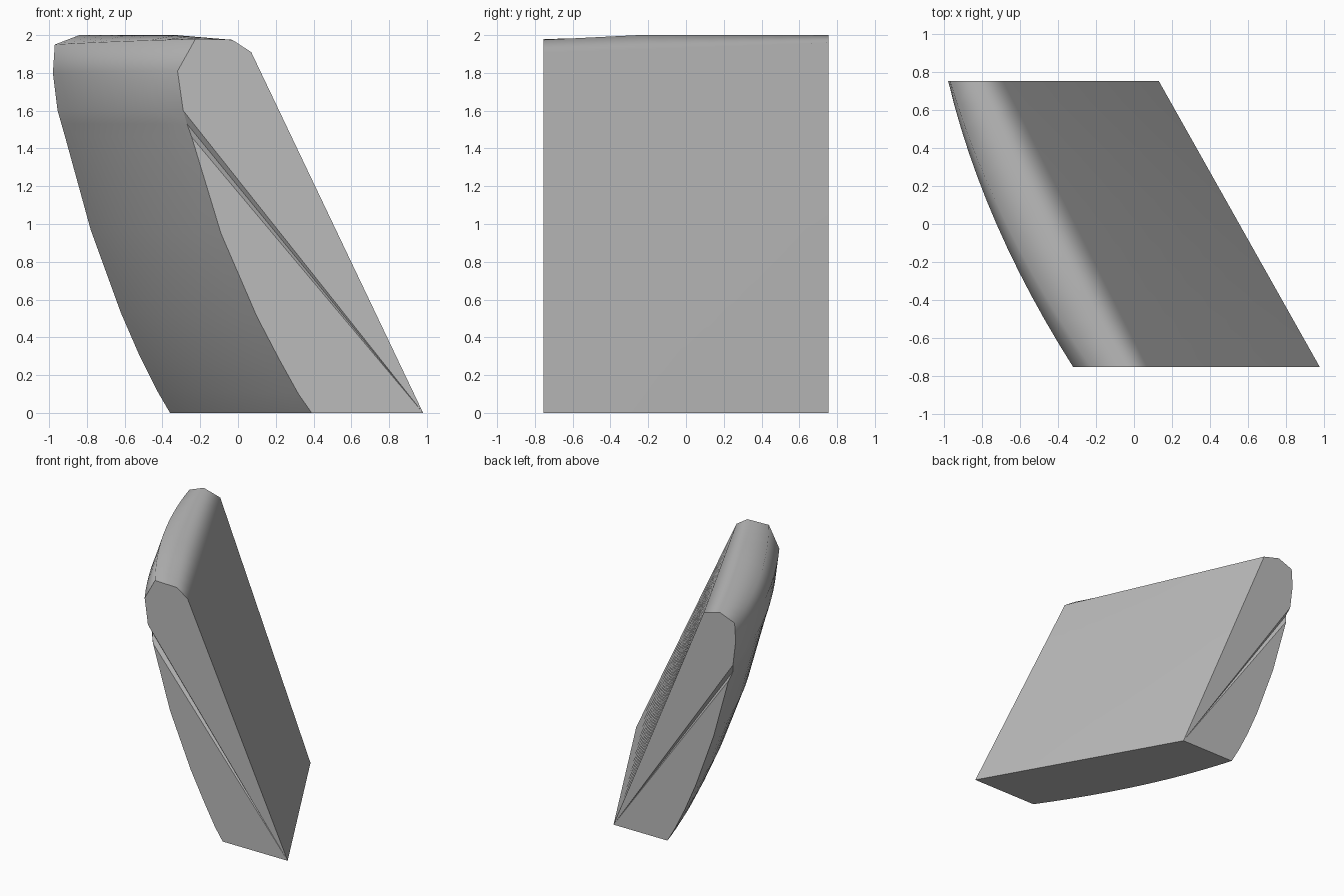
import bpy
import bmesh

cube = bpy.data.objects.get("Cube")
if cube:
    bpy.data.objects.remove(cube, do_unlink=True)

# Matching end outlines (x, z): base corner, base edge, bowed side, rounded crown
FRONT = [(.98, 0), (.39, 0), (.32, .1), (.22, .28), (.10, .51), (-.09, .95),
         (-.245, 1.46), (-.27, 1.53), (-.29, 1.6), (-.32, 1.81), (-.225, 1.98),
         (-.03, 1.975), (.07, 1.91)]
BACK = [(.13, 0), (-.36, 0), (-.43, .12), (-.52, .3), (-.62, .53), (-.78, .97),
        (-.915, 1.46), (-.935, 1.53), (-.955, 1.6), (-.98, 1.8), (-.97, 1.95),
        (-.84, 2), (-.69, 1.96)]
COUNT = len(FRONT)
GROOVE = 7          # outline point that is pushed in on each end
HALF = .755
STEPS = 12
BOW = .075


def ring(bm, t):
    """One cross-section of the slab at t along its depth."""
    verts = []
    for i, ((fx, fz), (bx, bz)) in enumerate(zip(FRONT, BACK)):
        bow = 0 if i in (0, COUNT - 1) else BOW * 4 * t * (1 - t)
        if i == COUNT - 2:
            bow *= .4
        rise = min(1, t * 3) if i == COUNT - 2 else t
        y = HALF * (2 * t - 1)
        if i == GROOVE and t in (0, 1):
            y += .03 if t == 0 else -.03
        verts.append(bm.verts.new((fx + (bx - fx) * t - bow, y,
                                   fz + (bz - fz) * rise)))
    return verts


def cap(bm, verts):
    """End face: lower panel, thin groove and upper panel meeting at the corner."""
    corner = verts[0]
    g = GROOVE
    return [bm.faces.new(verts[:g]),
            bm.faces.new((corner, verts[g - 1], verts[g])),
            bm.faces.new((corner, verts[g], verts[g + 1])),
            bm.faces.new([corner] + verts[g + 1:])]


# Leaning slab lofted from front to back
bm = bmesh.new()
rings = [ring(bm, s / STEPS) for s in range(STEPS + 1)]
for a, b in zip(rings, rings[1:]):
    for i in range(COUNT):
        j = (i + 1) % COUNT
        bm.faces.new((a[i], a[j], b[j], b[i]))
caps = cap(bm, rings[0]) + cap(bm, rings[-1])
bmesh.ops.recalc_face_normals(bm, faces=bm.faces)

# Smooth sides with crisp end and base edges
for face in bm.faces:
    face.smooth = True
for face in caps:
    for edge in face.edges:
        edge.smooth = False
for a, b in zip(rings, rings[1:]):
    for i in (0, 1):
        bm.edges.get((a[i], b[i])).smooth = False

mesh = bpy.data.meshes.new("leaning_slab")
bm.to_mesh(mesh)
bm.free()
slab = bpy.data.objects.new("leaning_slab", mesh)
bpy.context.collection.objects.link(slab)

# Large faces keep flat shading where they meet the crown
weighted = slab.modifiers.new("weighted_normals", 'WEIGHTED_NORMAL')
weighted.keep_sharp = True

# Plain grey
grey = bpy.data.materials.new("plain_grey")
grey.use_nodes = True
colour = (.5, .5, .5, 1)
grey.diffuse_color = colour
grey.node_tree.nodes["Principled BSDF"].inputs["Base Color"].default_value = colour
mesh.materials.append(grey)
